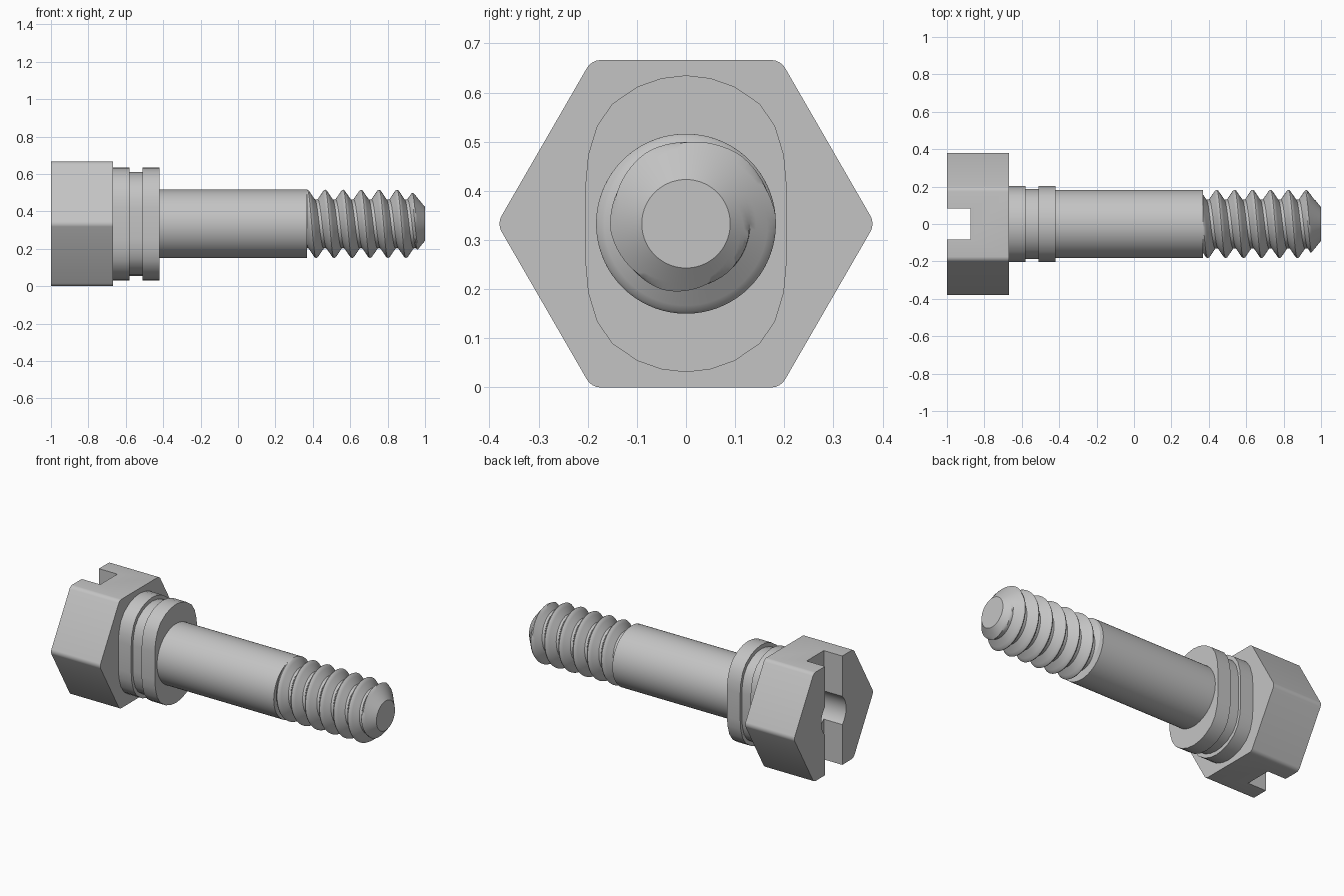
import bpy, bmesh, math
from mathutils import Matrix

cube = bpy.data.objects.get("Cube")
if cube:
    bpy.data.objects.remove(cube, do_unlink=True)

MID = 0.333          # height of the screw axis
SHAFT_R = 0.183

steel = bpy.data.materials.new("grey steel")
steel.use_nodes = True
steel.diffuse_color = (0.55, 0.55, 0.55, 1)
steel.node_tree.nodes["Principled BSDF"].inputs["Base Color"].default_value = (0.55, 0.55, 0.55, 1)


def finish(name, bm, smooth=True):
    """Turn a bmesh built around the x axis into an object at axis height."""
    bmesh.ops.recalc_face_normals(bm, faces=bm.faces)
    mesh = bpy.data.meshes.new(name)
    bm.to_mesh(mesh)
    bm.free()
    mesh.materials.append(steel)
    obj = bpy.data.objects.new(name, mesh)
    obj.location.z = MID
    bpy.context.collection.objects.link(obj)
    bpy.ops.object.select_all(action='DESELECT')
    obj.select_set(True)
    bpy.context.view_layer.objects.active = obj
    if smooth:
        bpy.ops.object.shade_smooth_by_angle(angle=math.radians(35))
    return obj


def prism(name, outline, x0, x1, round_edges=0, smooth=True):
    """Extrude a closed (y, z) outline along x."""
    bm = bmesh.new()
    face = bm.faces.new([bm.verts.new((x0, y, z)) for y, z in outline])
    out = bmesh.ops.extrude_face_region(bm, geom=[face], use_keep_orig=True)
    moved = [v for v in out["geom"] if isinstance(v, bmesh.types.BMVert)]
    bmesh.ops.translate(bm, verts=moved, vec=(x1 - x0, 0, 0))
    if round_edges:
        long_edges = [e for e in bm.edges if abs(e.verts[0].co.x - e.verts[1].co.x) > 0.01]
        bmesh.ops.bevel(bm, geom=long_edges, offset=round_edges, segments=4,
                        profile=0.5, affect='EDGES')
    return finish(name, bm, smooth)


def circle(r, n):
    return [(r * math.cos(i * math.tau / n), r * math.sin(i * math.tau / n)) for i in range(n)]


def cut(target, cutter):
    cutter.hide_render = True
    bpy.context.view_layer.objects.active = target
    mod = target.modifiers.new("cut", 'BOOLEAN')
    mod.operation = 'DIFFERENCE'
    mod.solver = 'EXACT'
    mod.object = cutter
    bpy.ops.object.modifier_apply(modifier=mod.name)
    bpy.data.objects.remove(cutter, do_unlink=True)


# Hexagonal head with a driver slot and a round centre recess
head = prism("hex_head", circle(MID / math.cos(math.pi / 6), 6), -1, -0.667, 0.0173)
slot = prism("slot_cutter", [(-.083, -.5), (.083, -.5), (.083, .5), (-.083, .5)], -1.1, -0.875, smooth=False)
cut(head, slot)
cut(head, prism("recess_cutter", circle(0.12, 48), -1.1, -0.7))
bpy.ops.object.select_all(action='DESELECT')
head.select_set(True)
bpy.context.view_layer.objects.active = head
bpy.ops.object.shade_smooth_by_angle(angle=math.radians(25))

# Flat-sided oval collar: two flanges with a groove between
quarter = [(.204, .085), (.199, .14), (.181, .199), (.15, .244), (.0985, .279), (.05, .296)]
oval = quarter + [(0, .302)] + [(-y, z) for y, z in reversed(quarter)]
oval += [(-y, -z) for y, z in oval]
prism("inner_flange", oval, -0.667, -0.58)
prism("collar_groove", [(y * .92, z * .92) for y, z in oval], -0.58, -0.51)
prism("outer_flange", oval, -0.51, -0.42)

# Plain shaft
prism("shaft", circle(SHAFT_R, 64), -0.42, 0.37)

# Right-handed thread with a chamfered tip
START, END, PITCH, STEPS, SIDES = 0.37, 1.0, 0.096, 12, 72
ROOT_R, TIP_R = 0.13, 0.09


def thread_radius(x, turn):
    phase = ((x - START) / PITCH - turn) % 1
    height = abs(2 * phase - 1)                      # 1 on the crest, 0 in the root
    height = min(1, max(0, (height - 0.16) / 0.74))
    r = ROOT_R + (SHAFT_R - ROOT_R) * height
    return min(r, TIP_R + (END - x) * 1.22)


bm = bmesh.new()
columns = []
for i in range(SIDES + 1):
    turn = i / SIDES
    a = math.pi / 2 + turn * math.tau                # begins at the top
    column = []
    for k in range(-STEPS, STEPS * 7 + 1):
        x = min(END, max(START, START + PITCH * (k / STEPS + turn)))
        r = thread_radius(x, turn)
        column.append(bm.verts.new((x, r * math.cos(a), r * math.sin(a))))
    columns.append(column)
for left, right in zip(columns, columns[1:]):
    for j in range(len(left) - 1):
        quad = (left[j], left[j + 1], right[j + 1], right[j])
        if max(v.co.x for v in quad) - min(v.co.x for v in quad) > 1e-6:
            bm.faces.new(quad)
bmesh.ops.remove_doubles(bm, verts=bm.verts, dist=1e-5)
bmesh.ops.delete(bm, geom=[v for v in bm.verts if not v.link_faces], context='VERTS')
bmesh.ops.holes_fill(bm, edges=[e for e in bm.edges if e.is_boundary], sides=0)
finish("threaded_tip", bm)
